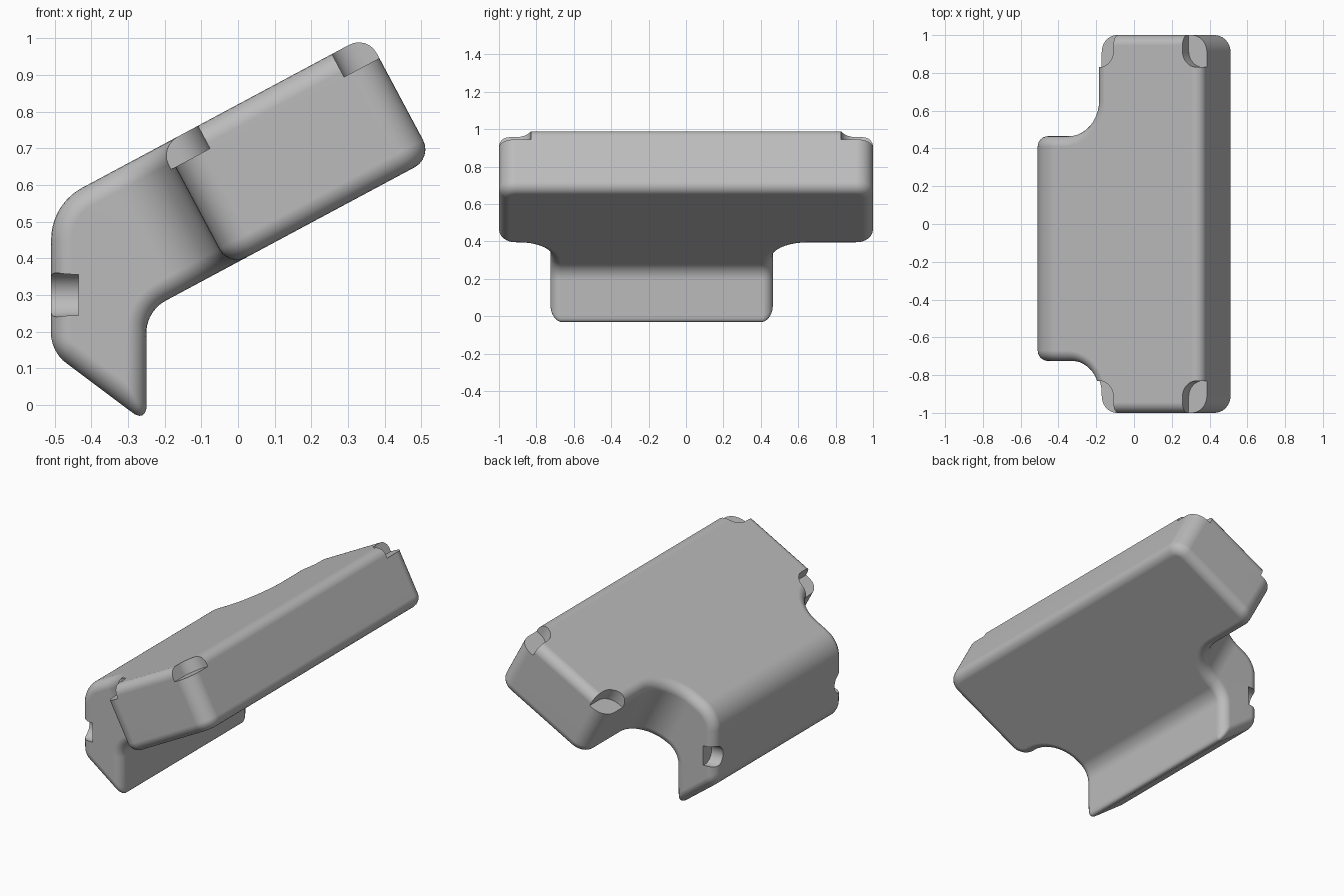
import bpy, bmesh, math
from mathutils import Vector

cube = bpy.data.objects.get("Cube")
if cube:
    bpy.data.objects.remove(cube, do_unlink=True)

TILT = math.radians(28.1)
U = Vector((math.cos(TILT), 0, math.sin(TILT)))    # along the slanted top
V = Vector((-math.sin(TILT), 0, math.cos(TILT)))   # square to the slanted top
X, Y, Z = Vector((1, 0, 0)), Vector((0, 1, 0)), Vector((0, 0, 1))


def rounded(corners, steps=10):
    """Turn (a, b, radius) corners into a closed outline with arcs."""
    out = []
    for i, (a, b, r) in enumerate(corners):
        p = Vector((a, b))
        if r == 0:
            out.append(p)
            continue
        d0 = (Vector(corners[i - 1][:2]) - p).normalized()
        d1 = (Vector(corners[(i + 1) % len(corners)][:2]) - p).normalized()
        half = d0.angle(d1) / 2
        centre = p + (d0 + d1).normalized() * r / math.sin(half)
        start = p + d0 * r / math.tan(half) - centre
        end = p + d1 * r / math.tan(half) - centre
        turn = math.atan2(start.x * end.y - start.y * end.x, start.dot(end))
        for k in range(steps + 1):
            t = turn * k / steps
            out.append(centre + Vector((start.x * math.cos(t) - start.y * math.sin(t),
                                        start.x * math.sin(t) + start.y * math.cos(t))))
    return out


def prism(name, outline, a_axis, b_axis, depth_axis, low, high):
    """Extrude an outline lying in the a/b plane along the depth axis."""
    bm = bmesh.new()
    base = [bm.verts.new(a_axis * p.x + b_axis * p.y + depth_axis * low) for p in outline]
    face = bm.faces.new(base)
    ext = bmesh.ops.extrude_face_region(bm, geom=[face])
    moved = [g for g in ext["geom"] if isinstance(g, bmesh.types.BMVert)]
    bmesh.ops.translate(bm, verts=moved, vec=depth_axis * (high - low))
    bmesh.ops.recalc_face_normals(bm, faces=bm.faces)
    mesh = bpy.data.meshes.new(name)
    bm.to_mesh(mesh)
    bm.free()
    ob = bpy.data.objects.new(name, mesh)
    bpy.context.collection.objects.link(ob)
    return ob


def boolean(ob, cutter, operation):
    cutter.hide_render = True
    mod = ob.modifiers.new(cutter.name, "BOOLEAN")
    mod.object, mod.operation, mod.solver = cutter, operation, "EXACT"


# Side profile: slanted slab with a short hooked leg
body = prism("housing", rounded([
    (-0.51, 0.547, 0.16), (-0.51, 0.145, 0), (-0.25, -0.05, 0),
    (-0.25, 0.256, 0.1), (0.7, 0.765, 0), (0.7, 1.195, 0)]), X, Z, Y, -1.2, 1.2)

# Plan outline: wide slab, narrow leg, hollow shoulders
SHOULDER, END = 0.155, 0.786
plan = prism("plan_cutter", rounded([
    (-0.8, -0.725, 0), (SHOULDER, -0.725, 0.17), (SHOULDER, -1, 0.09), (END, -1, 0.09),
    (END, 1, 0.09), (SHOULDER, 1, 0.09), (SHOULDER, 0.465, 0.19), (-0.8, 0.465, 0)]),
    U, Y, V, -0.2, 1.2)
boolean(body, plan, "INTERSECT")

# Round every hard edge
bevel = body.modifiers.new("edge_rounding", "BEVEL")
bevel.width, bevel.segments = 0.055, 6
bevel.limit_method, bevel.angle_limit = "ANGLE", math.radians(35)
bevel.use_clamp_overlap = False

# Screw seats at the four corners of the slab
helpers = [plan]
for side in (-1, 1):
    for inner, outer in ((0.262, 0.0), (0.677, 0.95)):
        seat = prism("seat_cutter", rounded([
            (inner, side * 0.83, 0.085), (outer, side * 0.83, 0),
            (outer, side * 1.1, 0), (inner, side * 1.1, 0)]), U, Y, V, 0.653, 0.9)
        helpers.append(seat)

# Screw holes at both ends of the leg
hole = [Vector((0.06 * math.cos(k * math.tau / 32), 0.06 * math.sin(k * math.tau / 32)))
        for k in range(32)]
for y in (-0.705, 0.445):
    helpers.append(prism("hole_cutter", [p + Vector((y, 0.3)) for p in hole],
                         Y, Z, X, -0.6, -0.435))
for cutter in helpers[1:]:
    boolean(body, cutter, "DIFFERENCE")

# Freeze the shape and drop the cutters
bpy.context.view_layer.update()
graph = bpy.context.evaluated_depsgraph_get()
final = bpy.data.meshes.new_from_object(body.evaluated_get(graph))
body.modifiers.clear()
body.data = final
for ob in helpers:
    bpy.data.objects.remove(ob, do_unlink=True)

# Colour
grey = bpy.data.materials.new("plain_grey")
grey.use_nodes = True
colour = (0.5, 0.5, 0.5, 1)
grey.diffuse_color = colour
grey.node_tree.nodes["Principled BSDF"].inputs["Base Color"].default_value = colour
final.materials.clear()
final.materials.append(grey)

# Smooth rounded edges, crisp seats
bpy.ops.object.select_all(action="DESELECT")
body.select_set(True)
bpy.context.view_layer.objects.active = body
bpy.ops.object.shade_smooth_by_angle(angle=math.radians(35))
weighted = body.modifiers.new("even_shading", "WEIGHTED_NORMAL")
weighted.keep_sharp = True
